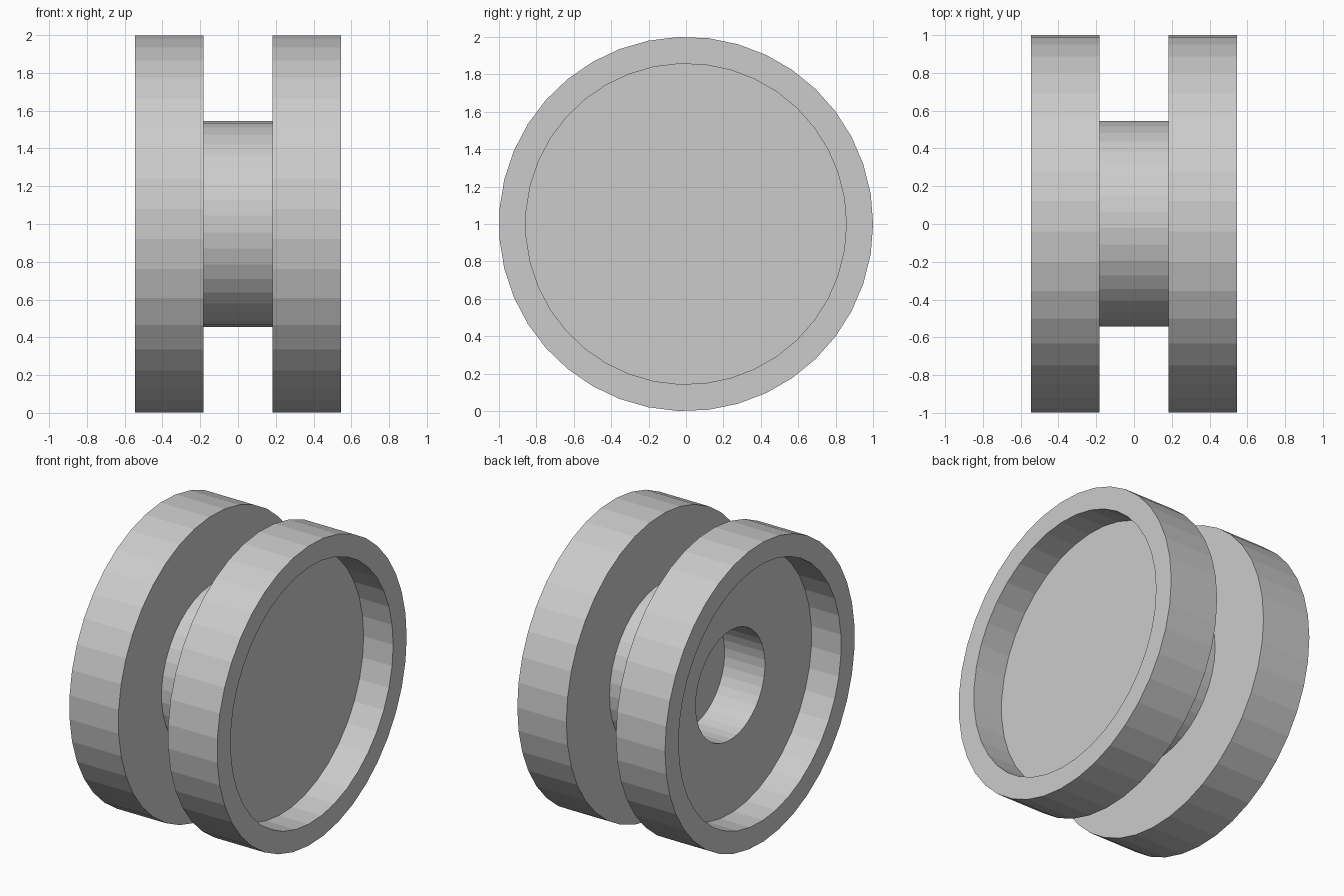
import bpy
import bmesh
import math

if "Cube" in bpy.data.objects:
    bpy.data.objects.remove(bpy.data.objects["Cube"])

SIDES = 39


def lathe(name, profile):
    """Revolve (x, radius) points around the x axis at z = 1; radius 0 makes a pole."""
    bm = bmesh.new()
    rings = []
    for x, r in profile:
        ring = []
        for i in range(SIDES):
            a = 2 * math.pi * i / SIDES
            ring.append(bm.verts.new((x, r * math.cos(a), 1 + r * math.sin(a))))
        rings.append(ring)
    for a, b in zip(rings, rings[1:]):
        for i in range(SIDES):
            j = (i + 1) % SIDES
            bm.faces.new((a[i], a[j], b[j], b[i]))
    # flat floors close both ends of the profile
    bm.faces.new(rings[0])
    bm.faces.new(rings[-1])
    bmesh.ops.recalc_face_normals(bm, faces=bm.faces)
    mesh = bpy.data.meshes.new(name)
    bm.to_mesh(mesh)
    bm.free()
    obj = bpy.data.objects.new(name, mesh)
    bpy.context.collection.objects.link(obj)
    return obj


RIM, RECESS, HUB, BORE = 1.0, 0.857, 0.545, 0.365
OUT, FLOOR, INN = 0.545, 0.327, 0.183

# one flange half: recess floor, rim lip, tread, inner face down to the hub
flange = [(FLOOR, RECESS), (OUT, RECESS), (OUT, RIM), (INN, RIM), (INN, HUB)]
left = [(-x, r) for x, r in flange]

# spool body: blind bore on the left, closed recess on the right
bore = [(-0.03, BORE), (-FLOOR, BORE)]
lathe("spool_wheel", bore + left + flange[::-1])
